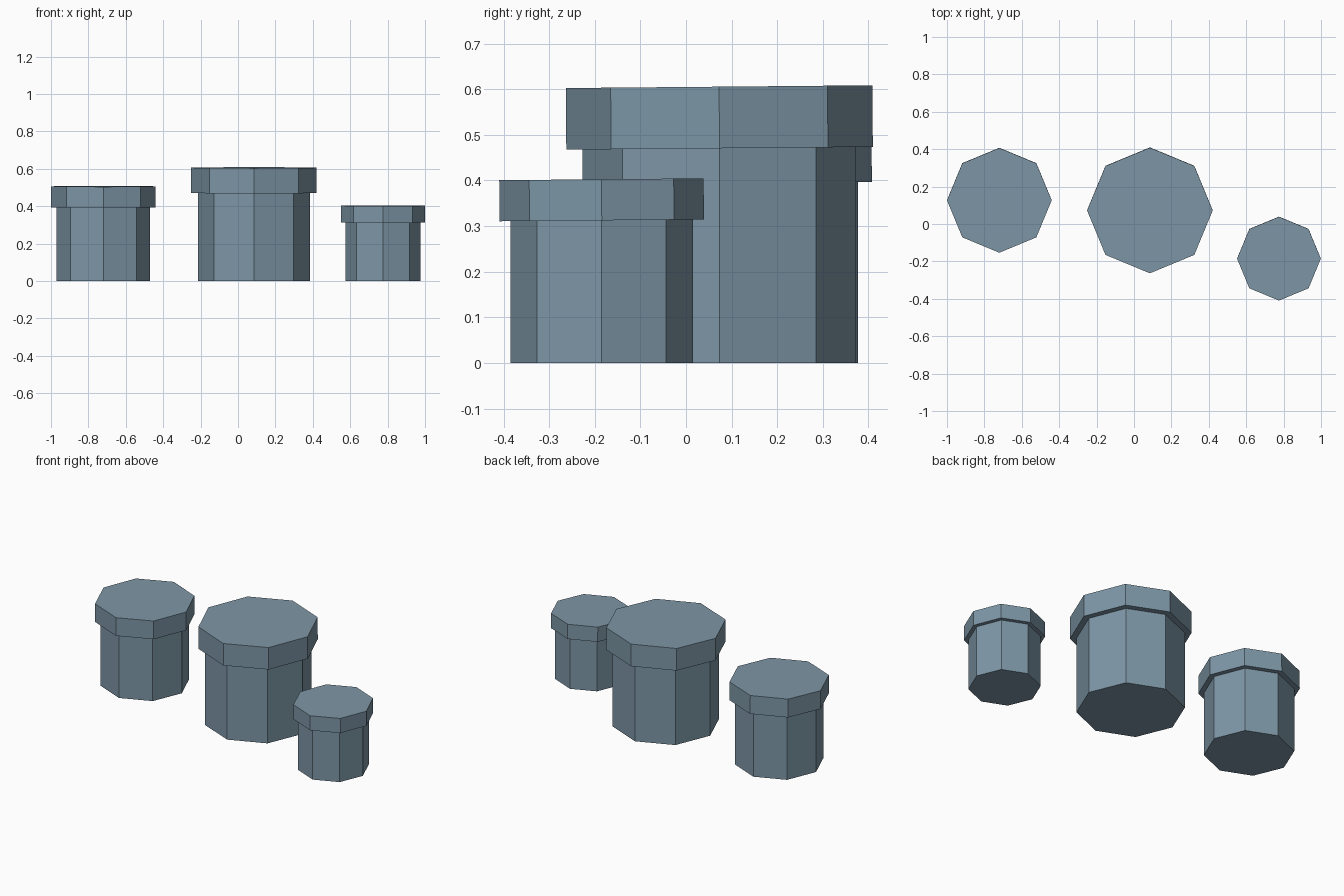
import bpy, bmesh, math
from mathutils import Matrix

if "Cube" in bpy.data.objects:
    bpy.data.objects.remove(bpy.data.objects["Cube"])

stone = bpy.data.materials.new("blue_grey")
stone.diffuse_color = (0.205, 0.305, 0.381, 1.0)
stone.use_nodes = True
stone.node_tree.nodes["Principled BSDF"].inputs["Base Color"].default_value = stone.diffuse_color


def prism(name, x, y, z0, z1, radius, tilt=0.0):
    """Flat-shaded octagonal prism with corners on the axes."""
    bm = bmesh.new()
    ring = [bm.verts.new((radius * math.cos(i * math.pi / 4),
                          radius * math.sin(i * math.pi / 4),
                          -(z1 - z0) / 2)) for i in range(8)]
    base = bm.faces.new(ring)
    top = bmesh.ops.extrude_face_region(bm, geom=[base], use_keep_orig=True)
    moved = [v for v in top["geom"] if isinstance(v, bmesh.types.BMVert)]
    bmesh.ops.translate(bm, verts=moved, vec=(0, 0, z1 - z0))
    bmesh.ops.recalc_face_normals(bm, faces=bm.faces)
    bm.transform(Matrix.Rotation(tilt, 4, 'X'))
    mesh = bpy.data.meshes.new(name)
    bm.to_mesh(mesh)
    bm.free()
    mesh.materials.append(stone)
    obj = bpy.data.objects.new(name, mesh)
    obj.location = (x, y, (z0 + z1) / 2)
    bpy.context.collection.objects.link(obj)
    return obj


# label, centre x, centre y, lid underside height, lid top height, body radius
posts = [
    ("left", -0.72, 0.127, 0.394, 0.506, 0.25),
    ("middle", 0.085, 0.073, 0.4705, 0.6055, 0.30),
    ("right", 0.775, -0.185, 0.3125, 0.4025, 0.20),
]
for label, x, y, under, top, r in posts:
    # column, ending inside its cap
    prism(label + "_column", x, y, 0.0, under + 0.03, r)
    # wider cap with a very slight lean
    prism(label + "_cap", x, y, under, top, r * 1.12, tilt=0.009)
